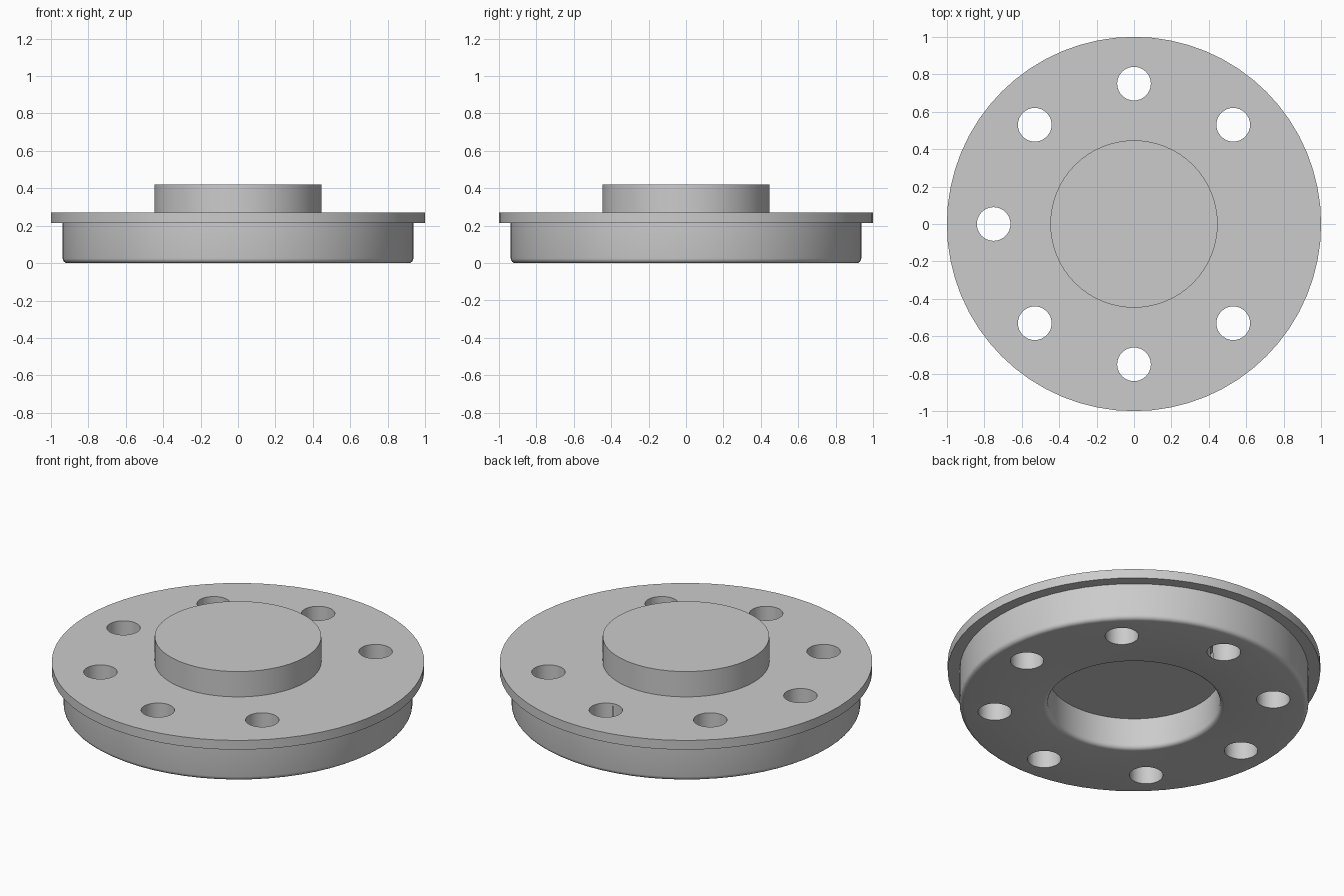
import bpy, bmesh
from math import cos, sin, pi, radians

cube = bpy.data.objects.get("Cube")
if cube:
    bpy.data.objects.remove(cube, do_unlink=True)

SEGMENTS = 64
BORE_RADIUS = 0.09
BOLT_CIRCLE = 0.75
PLATE_BOTTOM, PLATE_TOP = 0.215, 0.27

grey = bpy.data.materials.new("plain grey")
grey.use_nodes = True
colour = (0.6, 0.6, 0.6, 1)
grey.diffuse_color = colour
grey.node_tree.nodes["Principled BSDF"].inputs["Base Color"].default_value = colour


def lathe(name, profile, segments, centre=(0, 0, 0)):
    """Turn an open profile of (radius, z) about z and cap both ends."""
    bm = bmesh.new()
    rings = []
    for r, z in profile:
        rings.append([bm.verts.new((r * cos(2 * pi * i / segments),
                                    r * sin(2 * pi * i / segments), z))
                      for i in range(segments)])
    for a, b in zip(rings, rings[1:]):
        for i in range(segments):
            j = (i + 1) % segments
            bm.faces.new((a[i], a[j], b[j], b[i]))
    bm.faces.new(rings[0])
    bm.faces.new(rings[-1])
    bmesh.ops.recalc_face_normals(bm, faces=bm.faces)
    mesh = bpy.data.meshes.new(name)
    bm.to_mesh(mesh)
    bm.free()
    mesh.materials.append(grey)
    obj = bpy.data.objects.new(name, mesh)
    obj.location = centre
    bpy.context.collection.objects.link(obj)
    return obj


def fillet(cx, cz, radius, start, end, steps=4):
    """Points of a rounded corner between two angles in degrees."""
    angles = [radians(start + (end - start) * i / steps) for i in range(steps + 1)]
    return [(cx + radius * cos(a), cz + radius * sin(a)) for a in angles]


# Turned body: recess, rounded lower edges, overhanging plate, raised boss
round_r = 0.025
profile = [(0.462, 0.185)]
profile += fillet(0.462 + round_r, round_r, round_r, 180, 270)
profile += fillet(0.937 - round_r, round_r, round_r, 270, 360)
profile += [(0.937, PLATE_BOTTOM), (1, PLATE_BOTTOM), (1, PLATE_TOP),
            (0.447, PLATE_TOP), (0.447, 0.42)]
flange = lathe("flange_body", profile, SEGMENTS)

# Ring of bores: the one on the left is closed by the plate
cutters = []
for k in range(8):
    a = k * pi / 4
    top = PLATE_BOTTOM if k == 0 else 0.5
    cutters.append(lathe("bore_cutter", [(BORE_RADIUS, -0.1), (BORE_RADIUS, top)], 32,
                         (BOLT_CIRCLE * cos(a), BOLT_CIRCLE * sin(a), 0)))

bpy.context.view_layer.objects.active = flange
for cutter in cutters:
    cutter.hide_render = True
    mod = flange.modifiers.new("bore", "BOOLEAN")
    mod.operation = "DIFFERENCE"
    mod.solver = "EXACT"
    mod.object = cutter
    bpy.ops.object.modifier_apply(modifier=mod.name)
for cutter in cutters:
    bpy.data.objects.remove(cutter, do_unlink=True)

# Smooth walls, crisp machined edges
bpy.ops.object.select_all(action="DESELECT")
flange.select_set(True)
bpy.ops.object.shade_smooth_by_angle(angle=radians(30))
